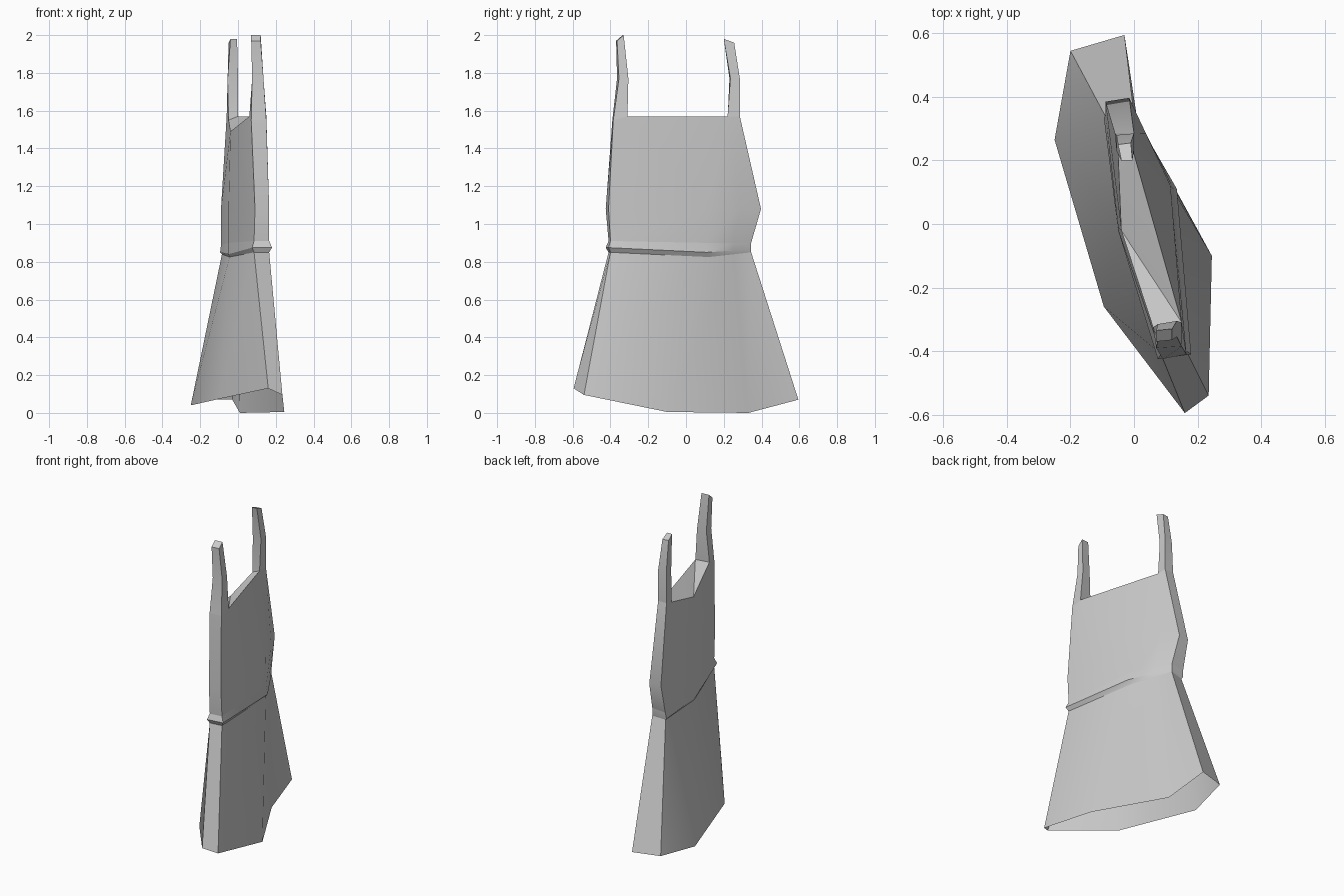
import bpy
import bmesh
import math
from mathutils import Vector

default_cube = bpy.data.objects.get("Cube")
if default_cube:
    bpy.data.objects.remove(default_cube, do_unlink=True)

fabric = bpy.data.materials.new("grey fabric")
fabric.use_nodes = True
fabric.diffuse_color = (0.6, 0.6, 0.6, 1)
fabric.node_tree.nodes["Principled BSDF"].inputs["Base Color"].default_value = fabric.diffuse_color


def make_part(name, build):
    """Create one mesh object from a function that fills a bmesh."""
    bm = bmesh.new()
    build(bm)
    bmesh.ops.remove_doubles(bm, verts=bm.verts, dist=0.0005)
    bmesh.ops.recalc_face_normals(bm, faces=bm.faces)
    mesh = bpy.data.meshes.new(name)
    bm.to_mesh(mesh)
    bm.free()
    mesh.materials.append(fabric)
    part = bpy.data.objects.new(name, mesh)
    bpy.context.collection.objects.link(part)
    bpy.ops.object.select_all(action="DESELECT")
    part.select_set(True)
    bpy.context.view_layer.objects.active = part
    bpy.ops.object.shade_smooth_by_angle(angle=math.radians(28))
    return part


def add_face(bm, *points):
    """Add a face, dropping corners that coincide with the one before."""
    corners = []
    for point in points:
        if not any((Vector(point) - Vector(other)).length < 0.0005 for other in corners):
            corners.append(point)
    if len(corners) > 2:
        bm.faces.new([bm.verts.new(corner) for corner in corners])


def bridge(bm, lower, upper, skip=()):
    """Join two rings of equal length with a band of quads."""
    count = len(lower)
    for i in range(count):
        j = (i + 1) % count
        if i not in skip:
            add_face(bm, lower[i], lower[j], upper[j], upper[i])


def body_ring(front_right, front_left, left_mid, back_left, back_right, right_mid):
    """Expand six cross-section corners to the eight used by the hem."""
    left_back = Vector(left_mid).lerp(Vector(back_left), 0.6)
    return [front_right, front_left, left_mid, left_back,
            back_left, back_right, back_right, right_mid]


# Cross-sections of the garment, from the hem up to the bust
hem = [(.16, -.595, .13), (.235, -.54, .095), (.245, -.1, .005), (.01, .33, 0),
       (-.03, .595, .07), (-.2, .545, .07), (-.25, .265, .04), (-.095, -.26, .075)]
skirt_top = body_ring((.085, -.41, .85), (.165, -.4, .85), (.115, .12, .825),
                      (0, .345, .85), (-.085, .33, .84), (-.045, -.02, .825))
belt_ridge = body_ring((.075, -.425, .875), (.18, -.41, .875), (.135, .11, .85),
                       (0, .345, .865), (-.095, .335, .85), (-.05, -.02, .84))
waist = body_ring((.085, -.41, .91), (.165, -.4, .91), (.125, .11, .9),
                  (0, .345, .9), (-.09, .34, .89), (-.05, -.02, .9))
bust = body_ring((.09, -.425, 1.08), (.165, -.41, 1.08), (.115, .12, 1.08),
                 (-.015, .397, 1.08), (-.09, .385, 1.08), (-.05, -.01, 1.08))

# Neckline: the outer and inner corners of both straps, and the low side
front_base = [(.07, -.39, 1.55), (.15, -.385, 1.55), (.15, -.31, 1.57), (.06, -.325, 1.57)]
back_base = [(0, .285, 1.57), (-.06, .285, 1.57), (-.05, .22, 1.55), (0, .22, 1.57)]
low_neck = (-.04, -.02, 1.49)
neck = [front_base[0], front_base[1], front_base[2], back_base[3],
        back_base[0], back_base[1], back_base[2], low_neck]


def build_skirt(bm):
    # The right back panel folds along a diagonal
    bridge(bm, hem, skirt_top, skip=(6,))
    add_face(bm, hem[6], hem[7], skirt_top[7])
    add_face(bm, hem[6], skirt_top[7], skirt_top[6])


def build_belt(bm):
    bridge(bm, skirt_top, belt_ridge)
    bridge(bm, belt_ridge, waist)


def build_bodice(bm):
    bridge(bm, waist, bust)
    bridge(bm, bust, neck, skip=(7,))
    add_face(bm, bust[7], bust[0], neck[0], front_base[3], low_neck)
    # Closed surface across the neckline
    add_face(bm, front_base[2], back_base[3], low_neck)
    add_face(bm, back_base[3], back_base[2], low_neck)
    add_face(bm, front_base[2], low_neck, front_base[3])


def strap_builder(base, bend, tip):
    def build(bm):
        bridge(bm, base, bend)
        bridge(bm, bend, tip)
        add_face(bm, *tip)
    return build


make_part("skirt", build_skirt)
make_part("belt", build_belt)
make_part("bodice", build_bodice)
make_part("front_strap", strap_builder(
    front_base,
    [(.075, -.365, 1.77), (.135, -.355, 1.77), (.135, -.305, 1.77), (.075, -.315, 1.77)],
    [(.07, -.37, 1.97), (.12, -.365, 1.97), (.12, -.33, 2), (.07, -.335, 2)]))
make_part("back_strap", strap_builder(
    back_base,
    [(0, .285, 1.77), (-.055, .28, 1.77), (-.055, .23, 1.77), (0, .235, 1.77)],
    [(-.01, .255, 1.96), (-.05, .25, 1.96), (-.04, .2, 1.98), (-.005, .2, 1.98)]))
